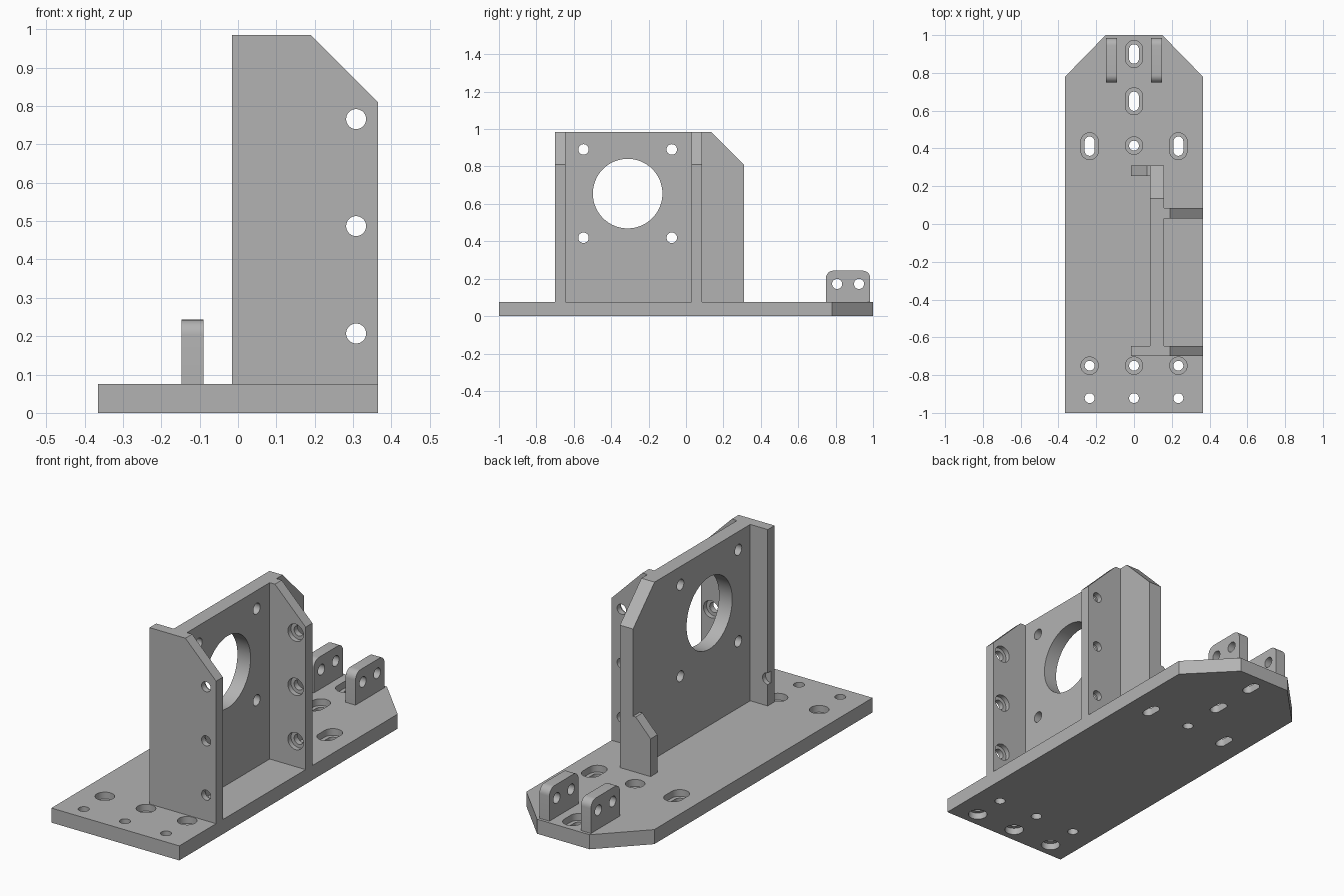
import bpy, bmesh, math

cube = bpy.data.objects.get("Cube")
if cube:
    bpy.data.objects.remove(cube, do_unlink=True)

grey = bpy.data.materials.new("machined grey")
grey.use_nodes = True
grey.diffuse_color = (0.45, 0.45, 0.45, 1)
grey.node_tree.nodes["Principled BSDF"].inputs["Base Color"].default_value = (0.45, 0.45, 0.45, 1)


def prism(name, outline, axis, low, high):
    """Extrude a 2D outline along an axis; the outline uses the other two axes in order."""
    def place(p, d):
        c = list(p)
        c.insert("xyz".index(axis), d)
        return c
    bm = bmesh.new()
    face = bm.faces.new([bm.verts.new(place(p, low)) for p in outline])
    moved = bmesh.ops.extrude_face_region(bm, geom=[face])["geom"]
    shift = place((0, 0), high - low)
    bmesh.ops.translate(bm, vec=shift, verts=[v for v in moved if isinstance(v, bmesh.types.BMVert)])
    bmesh.ops.recalc_face_normals(bm, faces=bm.faces)
    mesh = bpy.data.meshes.new(name)
    bm.to_mesh(mesh)
    bm.free()
    mesh.materials.append(grey)
    obj = bpy.data.objects.new(name, mesh)
    bpy.context.collection.objects.link(obj)
    return obj


def box_outline(u0, u1, v0, v1):
    return [(u0, v0), (u1, v0), (u1, v1), (u0, v1)]


def slot_outline(u, v, r, stretch=0.0, n=32):
    """Circle, or a slot when stretched along the second axis."""
    pts = []
    for i in range(n + 1):
        a = math.pi * i / n
        pts.append((u + r * math.cos(a), v + stretch + r * math.sin(a)))
    for i in range(0 if stretch else 1, n + 1 if stretch else n):
        a = math.pi * (1 + i / n)
        pts.append((u + r * math.cos(a), v - stretch + r * math.sin(a)))
    return pts


def cut(obj, outline, axis, low, high):
    cutter = prism("cutter", outline, axis, low, high)
    cutter.hide_render = True
    mod = obj.modifiers.new("hole", "BOOLEAN")
    mod.operation = "DIFFERENCE"
    mod.solver = "EXACT"
    mod.object = cutter
    bpy.context.view_layer.update()
    result = bpy.data.meshes.new_from_object(obj.evaluated_get(bpy.context.evaluated_depsgraph_get()))
    obj.modifiers.clear()
    obj.data = result
    bpy.data.objects.remove(cutter, do_unlink=True)


parts = []
T = 0.075           # plate thickness
TOP = 0.985         # top of the upright plates
W = 0.365           # half width of the base

# Base plate with two clipped corners
base = prism("base_plate", [(-W, -1), (W, -1), (W, 0.78), (0.15, 1), (-0.15, 1), (-W, 0.78)], "z", 0, T)
parts.append(base)

# Base holes: x, y, slot half stretch, recess from below
holes = [(0, 0.9, 0.025, False), (0, 0.65, 0.025, False), (0, 0.415, 0, False)]
holes += [(s * 0.235, 0.412, 0.025, False) for s in (-1, 1)]
for x in (-0.235, 0, 0.235):
    holes += [(x, -0.75, 0, False), (x, -0.922, 0, True)]
for x, y, stretch, below in holes:
    cut(base, slot_outline(x, y, 0.026, stretch), "z", -0.1, 0.2)
    low, high = (-0.1, 0.035) if below else (0.04, 0.2)
    cut(base, slot_outline(x, y, 0.046, stretch), "z", low, high)

# Motor wall with a large bore and four bolt holes
wall = prism("motor_wall", [(-0.645, T), (0.31, T), (0.31, 0.81), (0.135, TOP), (-0.645, TOP)],
             "x", 0.085, 0.16)
parts.append(wall)
cut(wall, slot_outline(-0.312, 0.655, 0.186), "x", 0, 0.3)
for dy in (-0.236, 0.236):
    for dz in (-0.236, 0.236):
        cut(wall, slot_outline(-0.312 + dy, 0.655 + dz, 0.028), "x", 0, 0.3)

# Upright fins with three recessed bolt holes facing each other
for name, x0, y0, y1, inner in (("front_fin", -0.015, -0.70, -0.645, (-0.67, -0.5)),
                                ("rear_fin", 0.16, 0.03, 0.085, (-0.1, 0.055))):
    fin = prism(name, [(x0, T), (W, T), (W, 0.81), (0.19, TOP), (x0, TOP)], "y", y0, y1)
    for z in (0.207, 0.487, 0.766):
        cut(fin, slot_outline(0.308, z, 0.026), "y", y0 - 0.1, y1 + 0.1)
        cut(fin, slot_outline(0.308, z, 0.044), "y", *inner)
    if name == "front_fin":
        cut(fin, slot_outline(-0.015, 0.215, 0.03), "y", *inner)
    parts.append(fin)

# Small stiffening rib behind the wall
parts.append(prism("wall_rib", [(-0.015, T), (0.085, T), (0.085, 0.36), (0.07, 0.36), (-0.015, 0.27)],
                   "y", 0.255, 0.31))

# Pair of rounded lugs with cross holes
R = 0.04
lug_profile = [(0.748, T), (0.985, T)]
for cy, start in ((0.985 - R, 0), (0.748 + R, 90)):
    for i in range(9):
        a = math.radians(start + 90 * i / 8)
        lug_profile.append((cy + R * math.cos(a), 0.243 - R + R * math.sin(a)))
for name, x0 in (("right_lug", -0.147), ("left_lug", 0.09)):
    lug = prism(name, lug_profile, "x", x0, x0 + 0.057)
    for y in (0.808, 0.925):
        cut(lug, slot_outline(y, 0.172, 0.027), "x", x0 - 0.1, x0 + 0.16)
    parts.append(lug)

# Smooth the bores, keep the edges sharp
bpy.ops.object.select_all(action="DESELECT")
for obj in parts:
    obj.select_set(True)
bpy.context.view_layer.objects.active = base
bpy.ops.object.shade_smooth_by_angle(angle=math.radians(30))
